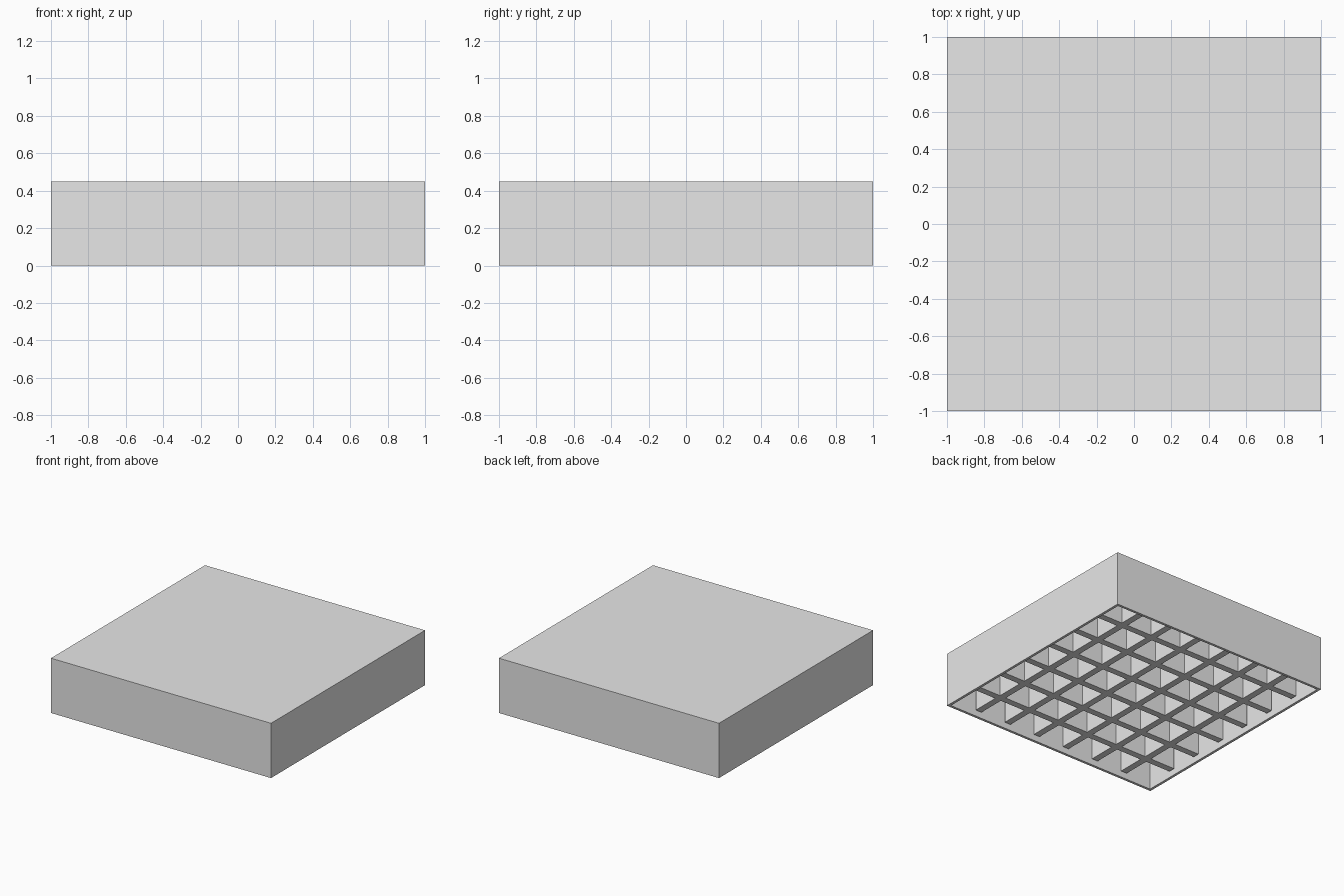
import bpy
import bmesh

old = bpy.data.objects.get("Cube")
if old:
    bpy.data.objects.remove(old, do_unlink=True)

HEIGHT = 0.45       # overall height
WALL = 0.03         # shell thickness
CELLS = 7           # hollow cells along each side
RIB = 0.055         # rib thickness
RECESS = 0.045      # gap between rim and rib undersides
PITCH = 2 / CELLS

grey = bpy.data.materials.new("light_grey")
grey.use_nodes = True
colour = (0.8, 0.8, 0.8, 1)
grey.diffuse_color = colour
grey.node_tree.nodes["Principled BSDF"].inputs["Base Color"].default_value = colour


def finish(bm, name):
    bmesh.ops.recalc_face_normals(bm, faces=bm.faces)
    mesh = bpy.data.meshes.new(name)
    bm.to_mesh(mesh)
    bm.free()
    mesh.materials.append(grey)
    obj = bpy.data.objects.new(name, mesh)
    bpy.context.collection.objects.link(obj)
    return obj


# Shell: a block whose underside is inset to a rim and pushed up into a hollow
bm = bmesh.new()
bmesh.ops.create_cube(bm, size=1)
bmesh.ops.scale(bm, vec=(2, 2, HEIGHT), verts=bm.verts)
bmesh.ops.translate(bm, vec=(0, 0, HEIGHT / 2), verts=bm.verts)
bottom = min(bm.faces, key=lambda f: f.calc_center_median().z)
bmesh.ops.inset_region(bm, faces=[bottom], thickness=WALL)
pushed = bmesh.ops.extrude_face_region(bm, geom=[bottom])
new_verts = [g for g in pushed["geom"] if isinstance(g, bmesh.types.BMVert)]
bmesh.ops.translate(bm, vec=(0, 0, HEIGHT - WALL), verts=new_verts)
if bottom.is_valid:
    bmesh.ops.delete(bm, geom=[bottom], context="FACES")
finish(bm, "shell")

# Ribs: one lattice made by pushing every cell of a grid up from its underside
half = 1 - WALL
lines = [(i + 1) * PITCH - 1 for i in range(CELLS - 1)]
cuts = [-half] + [c + s * RIB / 2 for c in lines for s in (-1, 1)] + [half]
bm = bmesh.new()
grid = [[bm.verts.new((x, y, RECESS)) for y in cuts] for x in cuts]
for i in range(len(cuts) - 1):
    for j in range(len(cuts) - 1):
        if i % 2 or j % 2:      # odd strips are ribs, the rest are open cells
            bm.faces.new((grid[i][j], grid[i + 1][j],
                          grid[i + 1][j + 1], grid[i][j + 1]))
raised = bmesh.ops.extrude_face_region(bm, geom=bm.faces[:], use_keep_orig=True)
top_verts = [g for g in raised["geom"] if isinstance(g, bmesh.types.BMVert)]
bmesh.ops.translate(bm, vec=(0, 0, HEIGHT - WALL - RECESS), verts=top_verts)
finish(bm, "rib_lattice")
